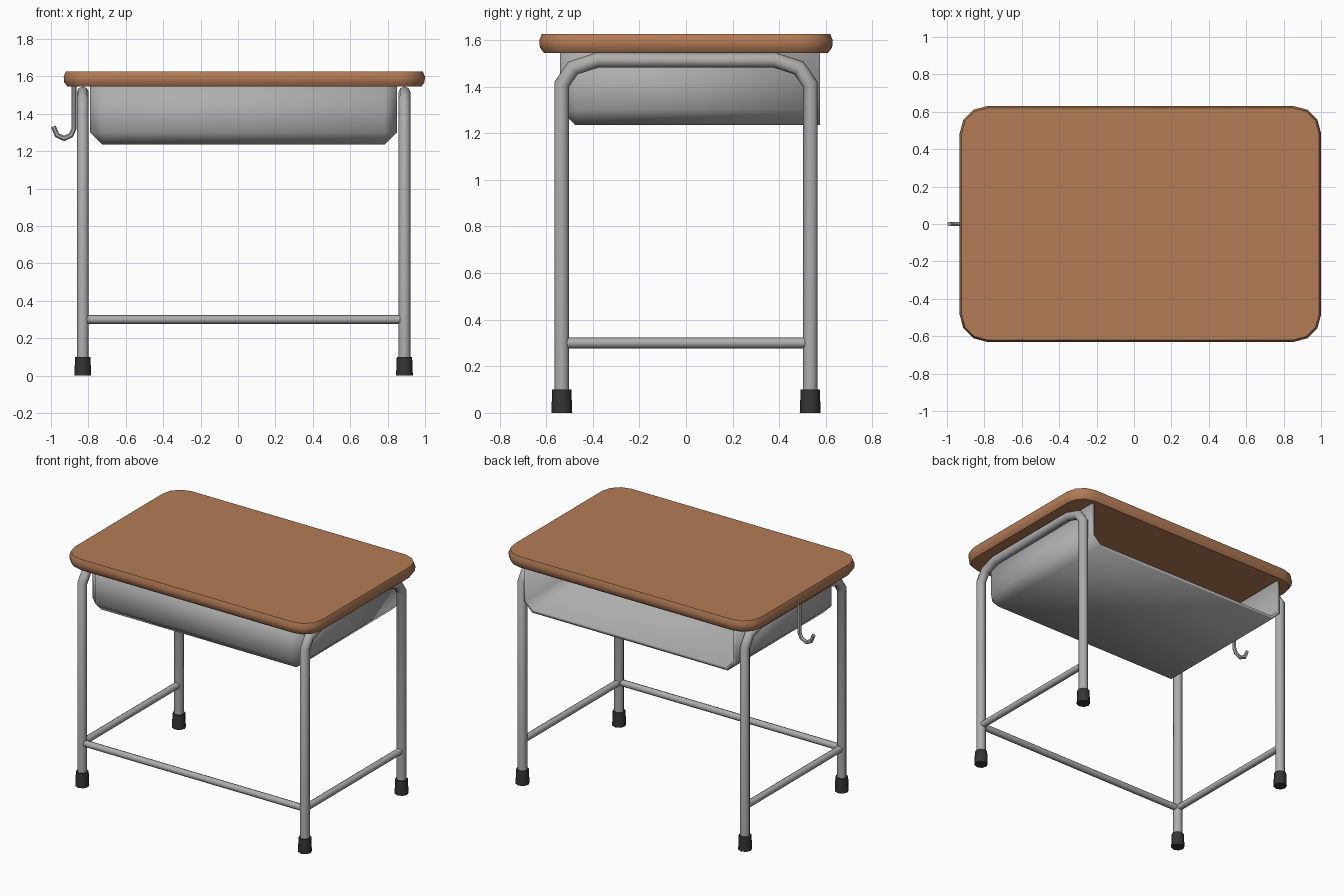
import bpy, bmesh, math
from mathutils import Vector

if "Cube" in bpy.data.objects:
    bpy.data.objects.remove(bpy.data.objects["Cube"])


def material(name, rgb):
    m = bpy.data.materials.new(name)
    m.diffuse_color = (*rgb, 1)
    m.use_nodes = True
    m.node_tree.nodes["Principled BSDF"].inputs["Base Color"].default_value = m.diffuse_color
    return m


WOOD = material("wood_brown", (0.45, 0.20, 0.092))
METAL = material("metal_grey", (0.42, 0.42, 0.42))
RUBBER = material("rubber_dark", (0.035, 0.035, 0.035))


def finish(name, bm, mat, angle):
    bmesh.ops.recalc_face_normals(bm, faces=bm.faces)
    me = bpy.data.meshes.new(name)
    bm.to_mesh(me)
    bm.free()
    me.materials.append(mat)
    ob = bpy.data.objects.new(name, me)
    bpy.context.collection.objects.link(ob)
    bpy.ops.object.select_all(action='DESELECT')
    ob.select_set(True)
    bpy.context.view_layer.objects.active = ob
    bpy.ops.object.shade_smooth_by_angle(angle=math.radians(angle))
    return ob


def loft(bm, rings):
    """Skin a list of closed rings and cap both ends."""
    vs = [[bm.verts.new(p) for p in r] for r in rings]
    n = len(vs[0])
    for a, b in zip(vs, vs[1:]):
        for i in range(n):
            j = (i + 1) % n
            bm.faces.new((a[i], a[j], b[j], b[i]))
    bm.faces.new(vs[0][::-1])
    bm.faces.new(vs[-1])


def tube(name, pts, normal, r, sides=8):
    """Sweep a circle with mitred joints along a path lying flat to normal."""
    pts, nrm = [Vector(p) for p in pts], Vector(normal)
    rings = []
    for i, p in enumerate(pts):
        d0 = (p - pts[max(i - 1, 0)]).normalized()
        d1 = (pts[min(i + 1, len(pts) - 1)] - p).normalized()
        t = (d0 + d1).normalized()
        side = nrm.cross(t) / t.dot(d1 if d1.length else d0)
        rings.append([p + side * r * math.cos(a) + nrm * r * math.sin(a)
                      for a in (2 * math.pi * k / sides for k in range(sides))])
    bm = bmesh.new()
    loft(bm, rings)
    return finish(name, bm, METAL, 50)


def rounded_rect(cx, hx, hy, rad, z, seg=3):
    ring = []
    for q, (sx, sy) in enumerate(((1, 1), (-1, 1), (-1, -1), (1, -1))):
        for k in range(seg + 1):
            a = math.pi / 2 * (q + k / seg)
            ring.append((cx + sx * (hx - rad) + rad * math.cos(a),
                         sy * (hy - rad) + rad * math.sin(a), z))
    return ring


# Desktop with rounded corners and a softened rim
bm = bmesh.new()
loft(bm, [rounded_rect(0.034, 0.966 - i, 0.63 - i, 0.145 - i, z)
          for z, i in ((1.545, 0.02), (1.568, 0.003), (1.598, 0), (1.625, 0.011))])
finish("desktop", bm, WOOD, 40)

# Book tray: open at the back and top, chamfered along the other edges
X0, X1, Y0, Y1, Z0, Z1 = -0.79, 0.85, -0.54, 0.575, 1.235, 1.545
bm = bmesh.new()
bmesh.ops.create_cube(bm, size=1)
for v in bm.verts:
    v.co = (X1 if v.co.x > 0 else X0, Y1 if v.co.y > 0 else Y0, Z1 if v.co.z > 0 else Z0)
bm.normal_update()
bmesh.ops.delete(bm, geom=[f for f in bm.faces if f.normal.z > 0.5 or f.normal.y > 0.5],
                 context='FACES')
bmesh.ops.bevel(bm, geom=[e for e in bm.edges if not e.is_boundary], offset=0.065,
                offset_type='OFFSET', segments=1, affect='EDGES')
tray = finish("book_tray", bm, METAL, 50)
# make sure the open shell faces outward before thickening it inward
floor = min(tray.data.polygons, key=lambda p: p.center.z)
if floor.normal.z > 0:
    tray.data.flip_normals()
sol = tray.modifiers.new("thickness", 'SOLIDIFY')
sol.thickness = 0.024
sol.offset = -1

# Two bent leg frames with rubber feet and low side rails
LEG_Y, RAIL_Z = 0.533, 0.30
half = [(0.533, 0.04), (0.533, 1.41), (0.485, 1.48), (0.38, 1.514)]
for side, x in (("left", -0.83), ("right", 0.89)):
    path = [(x, -y, z) for y, z in half] + [(x, y, z) for y, z in reversed(half)]
    tube(side + "_leg_frame", path, (1, 0, 0), 0.032)
    tube(side + "_rail", [(x, -LEG_Y, RAIL_Z), (x, LEG_Y, RAIL_Z)], (1, 0, 0), 0.023)
    for end, y in (("front", -LEG_Y), ("back", LEG_Y)):
        bm = bmesh.new()
        loft(bm, [[(x + r * math.cos(k * math.pi / 4), y + r * math.sin(k * math.pi / 4), z)
                   for k in range(8)] for z, r in ((0, 0.045), (0.10, 0.041))])
        finish(f"{side}_{end}_foot", bm, RUBBER, 50)

# Front cross rail
tube("front_rail", [(-0.83, -LEG_Y, RAIL_Z), (0.89, -LEG_Y, RAIL_Z)], (0, 0, 1), 0.023)

# Bag hook on the left
hook = [(-0.877, 1.55), (-0.877, 1.32), (-0.893, 1.285), (-0.93, 1.268),
        (-0.967, 1.285), (-0.987, 1.332)]
tube("bag_hook", [(x, 0, z) for x, z in hook], (0, 1, 0), 0.013, 6)
